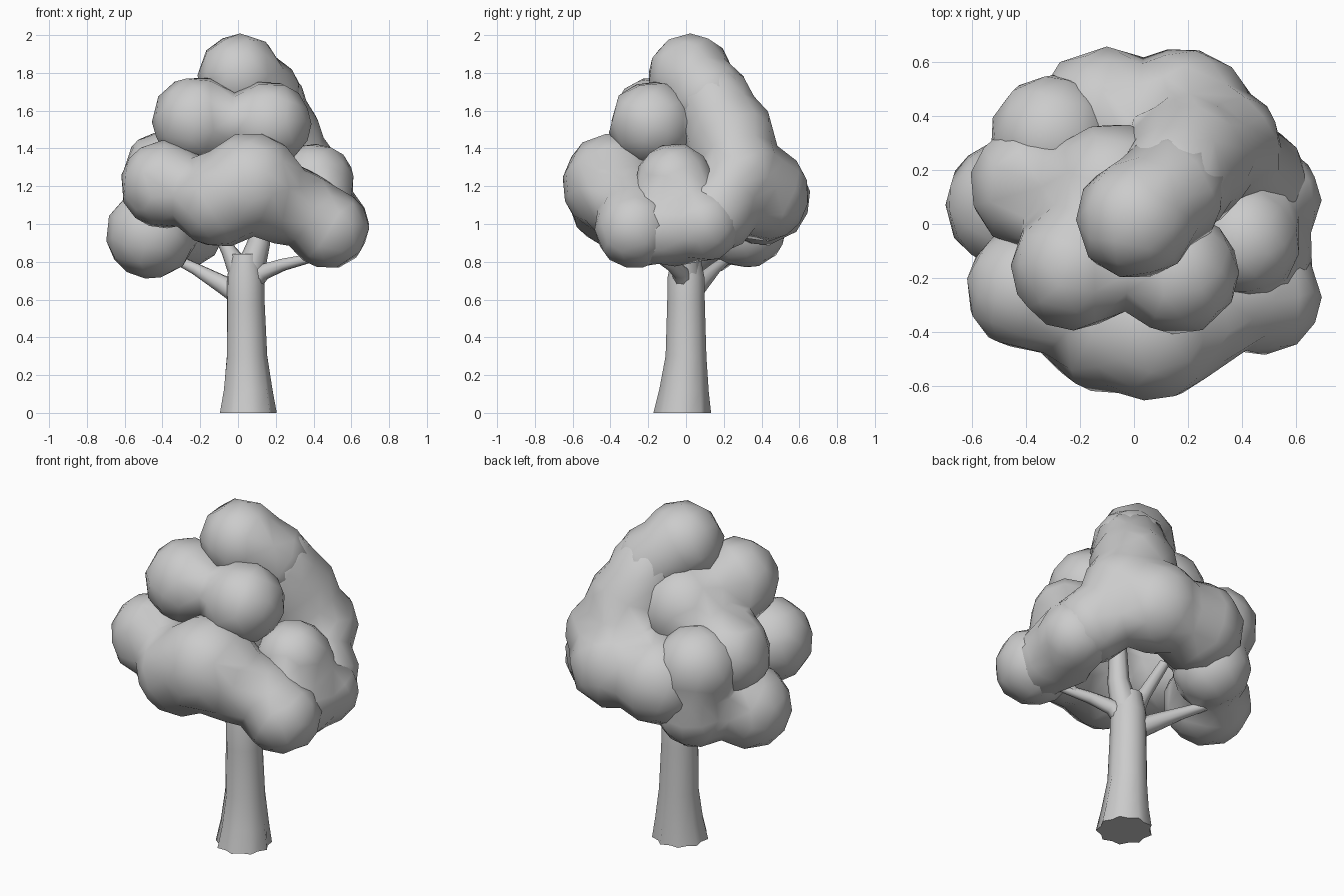
import bpy, bmesh, math
from mathutils import Vector, Matrix

cube = bpy.data.objects.get("Cube")
if cube:
    bpy.data.objects.remove(cube, do_unlink=True)

grey = bpy.data.materials.new("plain_grey")
grey.use_nodes = True
grey.diffuse_color = (0.6, 0.6, 0.6, 1)
grey.node_tree.nodes["Principled BSDF"].inputs["Base Color"].default_value = (0.6, 0.6, 0.6, 1)


def finish(name, bm):
    mesh = bpy.data.meshes.new(name)
    bm.to_mesh(mesh)
    bm.free()
    mesh.materials.append(grey)
    mesh.shade_smooth()
    obj = bpy.data.objects.new(name, mesh)
    bpy.context.collection.objects.link(obj)
    return obj


def clump(name, blobs, faces=260):
    """Round lobes melted into one soft, low-poly leaf mass."""
    bm = bmesh.new()
    for x, y, z, r in blobs:
        bmesh.ops.create_icosphere(bm, subdivisions=3, radius=r * 1.03,
                                   matrix=Matrix.Translation((x, y, z)))
    obj = finish(name, bm)
    remesh = obj.modifiers.new("melt", "REMESH")
    remesh.mode = "VOXEL"
    remesh.voxel_size = 0.03
    remesh.use_smooth_shade = True
    soften = obj.modifiers.new("soften", "SMOOTH")
    soften.factor = 0.5
    soften.iterations = 8
    bpy.context.view_layer.update()
    dense = obj.evaluated_get(bpy.context.evaluated_depsgraph_get())
    thin = obj.modifiers.new("simplify", "DECIMATE")
    thin.ratio = min(1, faces / (2 * len(dense.data.polygons)))
    return obj


def limb(name, points, radii, sides=8, flare=0.0):
    """Tapered tube through points; flare adds root ridges at the first ring."""
    bm = bmesh.new()
    pts = [Vector(p) for p in points]
    rings = []
    for i, p in enumerate(pts):
        d = (pts[min(i + 1, len(pts) - 1)] - pts[max(i - 1, 0)]).normalized()
        rot = Vector((0, 0, 1)).rotation_difference(d).to_matrix()
        if flare and i == 0:
            rot = Matrix.Identity(3)
        ridge = flare * (1 - i / (len(pts) - 1)) ** 2
        ring = []
        for k in range(sides):
            a = math.tau * k / sides
            r = radii[i] * (1 + ridge * (-1) ** k)
            ring.append(bm.verts.new(p + rot @ Vector((r * math.cos(a), r * math.sin(a), 0))))
        rings.append(ring)
    for lo, hi in zip(rings, rings[1:]):
        for k in range(sides):
            n = (k + 1) % sides
            bm.faces.new((lo[k], lo[n], hi[n], hi[k]))
    caps = [bm.faces.new(rings[0][::-1]), bm.faces.new(rings[-1])]
    for cap in caps:
        for e in cap.edges:
            e.smooth = False
    return finish(name, bm)


# Trunk, branches and twigs
limb("trunk", [(0.05, -0.02, 0), (0.05, -0.01, 0.12), (0.045, 0, 0.3), (0.04, 0, 0.58),
               (0.04, 0, 0.72), (0.04, 0, 0.84)],
     [0.145, 0.127, 0.107, 0.1, 0.098, 0.075], sides=18, flare=0.07)
limb("branch_right_side", [(0.03, 0.01, 0.61), (-0.08, 0.07, 0.68), (-0.22, 0.15, 0.76), (-0.38, 0.25, 0.84)],
     [0.06, 0.05, 0.033, 0.022])
limb("branch_left_side", [(0.05, 0, 0.66), (0.13, -0.03, 0.745), (0.24, -0.08, 0.785), (0.43, -0.16, 0.83)],
     [0.06, 0.045, 0.034, 0.022])
limb("twig_right_side", [(-0.28, 0.19, 0.79), (-0.36, 0.18, 0.84)], [0.022, 0.015], 6)
limb("twig_left_side", [(0.32, -0.11, 0.8), (0.39, -0.1, 0.86)], [0.022, 0.015], 6)
limb("fork_left", [(0.06, 0, 0.74), (0.11, 0.0, 0.9), (0.14, 0.03, 1.15)], [0.08, 0.06, 0.045])
limb("fork_right", [(0.02, 0, 0.74), (-0.05, 0.02, 0.86), (-0.16, 0.06, 1.08)], [0.07, 0.04, 0.03])

# Leaf masses: each lobe is x, y, z, radius
clump("leaves_front", [(-0.39, -0.24, 1.21, 0.23), (-0.1, -0.37, 1.13, 0.25), (0.07, -0.38, 1.21, 0.27),
                       (0.22, -0.33, 1.12, 0.22), (0.34, -0.28, 1.08, 0.2),
                       (0.48, -0.27, 0.975, 0.21)], 320)
clump("leaves_left_side", [(0.47, -0.22, 0.97, 0.19), (0.46, -0.07, 0.98, 0.2), (0.49, 0.09, 1.0, 0.2),
                           (0.41, -0.06, 1.22, 0.205)], 220)
clump("leaves_right_side", [(-0.46, 0.07, 0.95, 0.235), (-0.28, 0.32, 0.98, 0.21),
                            (-0.3, 0.32, 1.24, 0.23)])
clump("leaves_back", [(-0.11, 0.4, 1.14, 0.25), (0.18, 0.4, 1.16, 0.25), (0.32, 0.29, 1.27, 0.22),
                      (0.43, 0.16, 1.06, 0.21), (0.2, 0.23, 1.46, 0.24), (0.15, 0.15, 1.63, 0.21)], 340)
clump("leaves_upper", [(-0.22, -0.16, 1.55, 0.23), (0.16, -0.18, 1.53, 0.225),
                       (-0.37, 0.14, 1.27, 0.235), (-0.08, 0.12, 1.46, 0.25)], 300)
clump("leaves_crown", [(0.01, 0.02, 1.785, 0.22), (0.13, 0.12, 1.67, 0.21)], 130)
